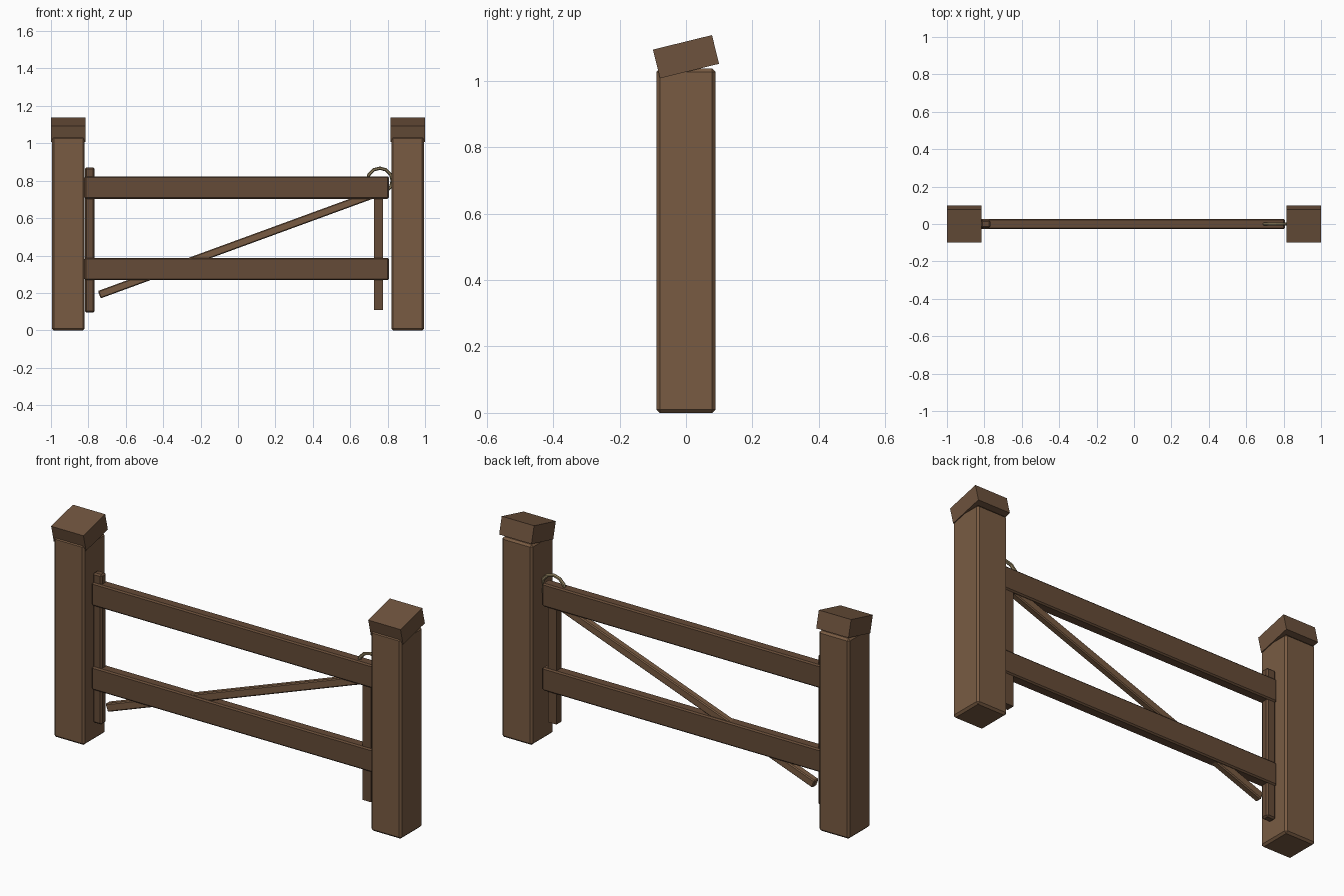
import bpy, math

if "Cube" in bpy.data.objects:
    bpy.data.objects.remove(bpy.data.objects["Cube"])


def material(name, rgb):
    m = bpy.data.materials.new(name)
    m.diffuse_color = (*rgb, 1)
    m.use_nodes = True
    m.node_tree.nodes["Principled BSDF"].inputs["Base Color"].default_value = m.diffuse_color
    return m


LIGHT = material("light_wood", (0.19, 0.105, 0.055))
MID = material("weathered_wood", (0.155, 0.085, 0.047))
DARK = material("dark_wood", (0.13, 0.07, 0.038))
METAL = material("latch_metal", (0.27, 0.21, 0.11))


def box(name, centre, size, mat, bevel=0.0, rot=(0, 0, 0)):
    bpy.ops.mesh.primitive_cube_add(size=1, location=centre)
    ob = bpy.context.object
    ob.name = name
    ob.scale = size
    bpy.ops.object.transform_apply(location=False, rotation=False, scale=True)
    ob.rotation_euler = rot
    ob.data.materials.append(mat)
    if bevel:
        mod = ob.modifiers.new("chamfer", 'BEVEL')
        mod.width = bevel
        mod.segments = 1
    return ob


# Posts with tilted caps
for side, s in (("left", -1), ("right", 1)):
    box(side + "_post", (s * 0.9075, 0, 0.518), (0.175, 0.178, 1.036), LIGHT, 0.01)
    box(side + "_post_cap", (s * 0.9075, 0, 1.072), (0.185, 0.183, 0.089), MID,
        rot=(math.radians(13.8), 0, 0))

# Horizontal rails
for name, z in (("lower_rail", 0.328), ("upper_rail", 0.763)):
    box(name, (-0.007, 0, z), (1.626, 0.056, 0.12), DARK, 0.007)

# Upright stiles at the hinge and latch ends
box("hinge_stile", (-0.793, 0, 0.483), (0.052, 0.042, 0.776), DARK, 0.008)
box("latch_stile", (0.751, 0, 0.455), (0.048, 0.042, 0.69), DARK)

# Diagonal brace between the rails
box("diagonal_brace", (0, 0, 0.462), (1.58, 0.036, 0.042), LIGHT, 0.005,
    rot=(0, -math.radians(20.1), 0))

# Latch ring looped over the upper rail
bpy.ops.mesh.primitive_torus_add(
    major_segments=12, minor_segments=6, major_radius=0.067, minor_radius=0.009,
    location=(0.758, 0, 0.8), rotation=(math.pi / 2, 0, 0))
ring = bpy.context.object
ring.name = "latch_ring"
ring.data.materials.append(METAL)
